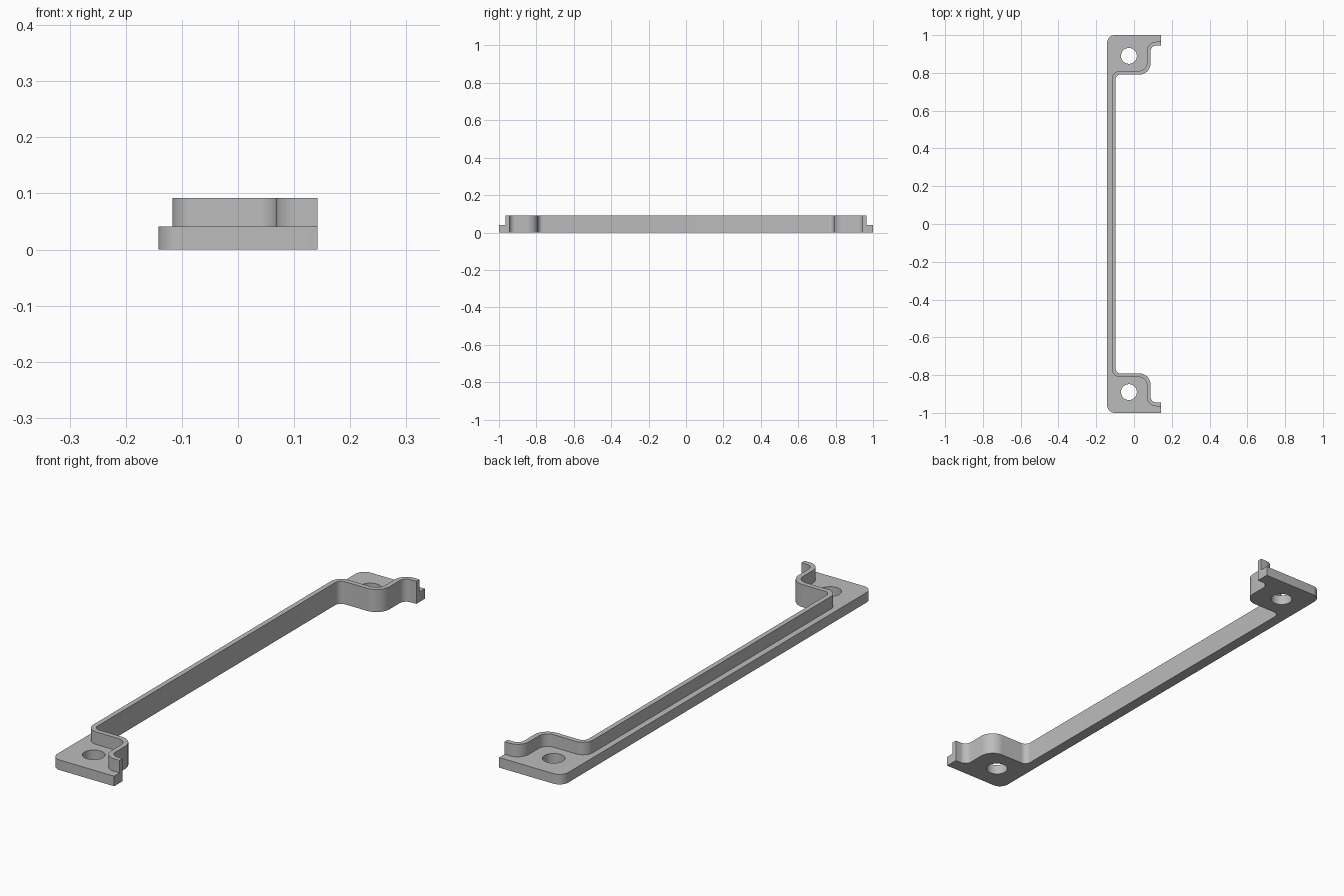
import bpy
import bmesh
import math
from mathutils import Vector

if "Cube" in bpy.data.objects:
    bpy.data.objects.remove(bpy.data.objects["Cube"], do_unlink=True)

FLOOR_TOP, HEIGHT = 0.041, 0.092
WALL = 0.02            # wall thickness
X, Y = 0.142, 1.0      # half extents

grey = bpy.data.materials.new("plain grey")
grey.use_nodes = True
grey.diffuse_color = (0.5, 0.5, 0.5, 1)
grey.node_tree.nodes["Principled BSDF"].inputs["Base Color"].default_value = (0.5, 0.5, 0.5, 1)


def rounded(points, steps=12):
    """Polyline from (x, y, radius) points with right-angle corners filleted."""
    out = []
    for i, (x, y, r) in enumerate(points):
        p = Vector((x, y))
        if r == 0:
            out.append(p)
            continue
        a = (Vector(points[i - 1][:2]) - p).normalized() * r
        b = (Vector(points[(i + 1) % len(points)][:2]) - p).normalized() * r
        for k in range(steps + 1):
            t = math.pi / 2 * k / steps
            out.append(p + a * (1 - math.sin(t)) + b * (1 - math.cos(t)))
    return out


def mirrored(points):
    """Continue a path through its mirror image across y = 0."""
    return points + [(x, -y, r) for x, y, r in reversed(points)]


def prism(name, outline, z0, z1):
    bm = bmesh.new()
    face = bm.faces.new([bm.verts.new((p.x, p.y, z0)) for p in outline])
    top = bmesh.ops.extrude_face_region(bm, geom=[face])["geom"]
    bmesh.ops.translate(bm, vec=(0, 0, z1 - z0),
                        verts=[v for v in top if isinstance(v, bmesh.types.BMVert)])
    bmesh.ops.recalc_face_normals(bm, faces=bm.faces)
    mesh = bpy.data.meshes.new(name)
    bm.to_mesh(mesh)
    bm.free()
    mesh.materials.append(grey)
    obj = bpy.data.objects.new(name, mesh)
    bpy.context.collection.objects.link(obj)
    return obj


def cut(body, cutter):
    cutter.hide_render = True
    mod = body.modifiers.new("cut", 'BOOLEAN')
    mod.operation = 'DIFFERENCE'
    mod.solver = 'EXACT'
    mod.object = cutter
    bpy.context.view_layer.objects.active = body
    bpy.ops.object.modifier_apply(modifier=mod.name)
    bpy.data.objects.remove(cutter, do_unlink=True)


# Open-side edge of the wall, from the tip of one end to the long rail
edge = [(X, 0.945, 0), (0.088, 0.945, 0.03), (0.088, 0.791, 0.06), (-0.097, 0.791, 0.025)]

# Far side of the wall: the same path offset by the wall thickness
bends = [0, WALL, -WALL, WALL]
ledge = [(x - (WALL if i else 0), y + WALL, r + bends[i])
         for i, (x, y, r) in enumerate(edge)]

# Full-height body
outline = mirrored(edge) + [(X, -Y, 0), (-X, -Y, 0.04), (-X, Y, 0.04), (X, Y, 0)]
bracket = prism("bracket", rounded(outline), 0, HEIGHT)

# Lower the outer ledge, leaving the thin wall standing
ledge[0] = (X + 0.1, ledge[0][1], 0)
around = [(X + 0.1, -Y - 0.1, 0), (-X - 0.1, -Y - 0.1, 0),
          (-X - 0.1, Y + 0.1, 0), (X + 0.1, Y + 0.1, 0)]
cut(bracket, prism("ledge_cutter", rounded(mirrored(ledge) + around), FLOOR_TOP, HEIGHT + 0.1))

# Screw holes in both end tabs
for side in (-1, 1):
    circle = [Vector((-0.027 + 0.042 * math.cos(a), side * 0.89 + 0.042 * math.sin(a)))
              for a in (math.tau * k / 48 for k in range(48))]
    cut(bracket, prism("hole_cutter", circle, -0.1, HEIGHT + 0.1))

bpy.ops.object.select_all(action='DESELECT')
bracket.select_set(True)
bpy.context.view_layer.objects.active = bracket
bpy.ops.object.shade_smooth_by_angle(angle=math.radians(30))
